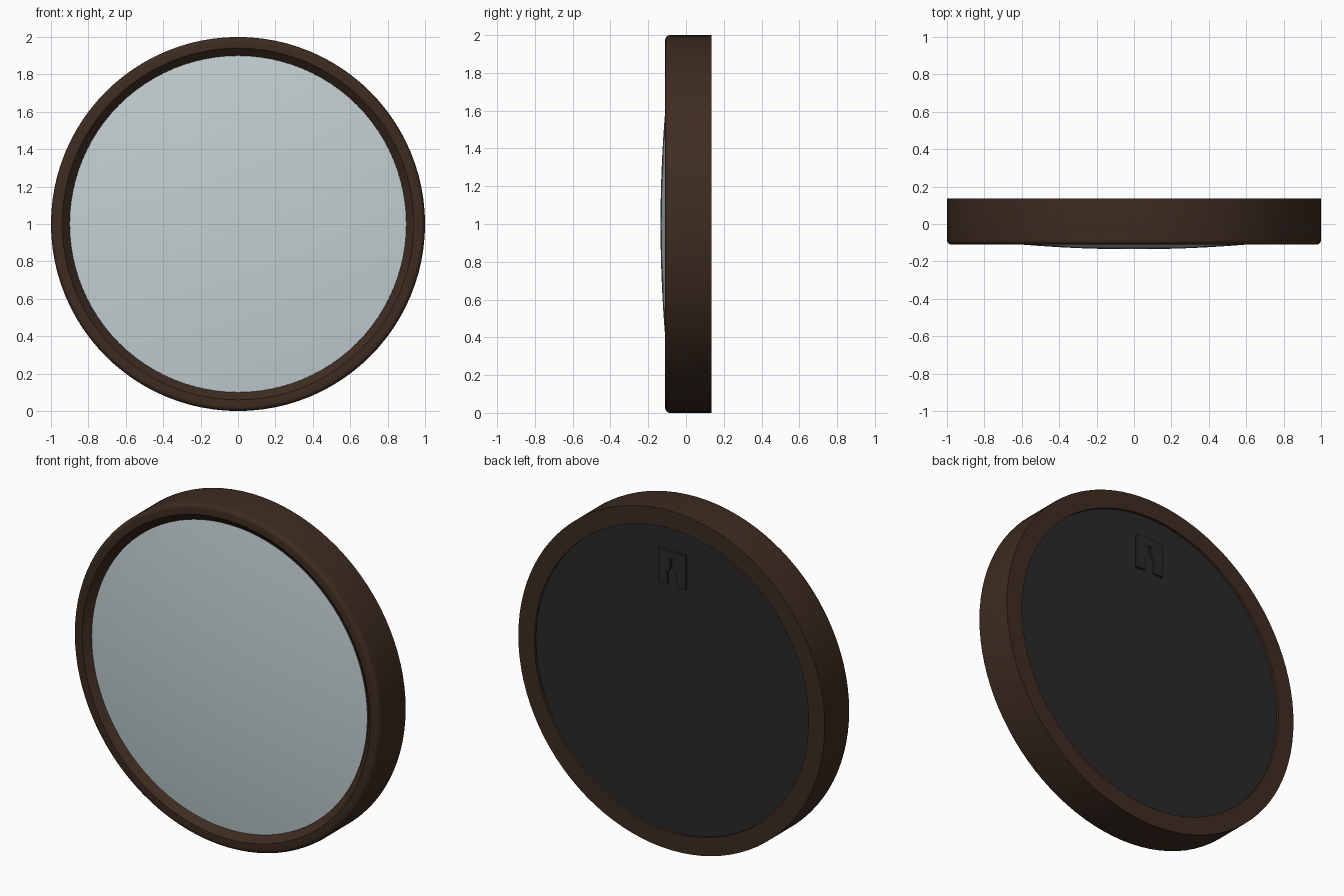
import bpy, bmesh, math

cube = bpy.data.objects.get("Cube")
if cube:
    bpy.data.objects.remove(cube, do_unlink=True)

SEGMENTS = 96
CENTRE_Z = 1.0


def make_material(name, rgb):
    mat = bpy.data.materials.new(name)
    mat.use_nodes = True
    color = (*rgb, 1.0)
    mat.diffuse_color = color
    bsdf = mat.node_tree.nodes["Principled BSDF"]
    bsdf.inputs["Base Color"].default_value = color
    bsdf.inputs["Roughness"].default_value = 0.5
    return mat


def finish(name, bm, mat, angle=30):
    bmesh.ops.remove_doubles(bm, verts=bm.verts, dist=1e-5)
    bmesh.ops.recalc_face_normals(bm, faces=bm.faces)
    mesh = bpy.data.meshes.new(name)
    bm.to_mesh(mesh)
    bm.free()
    mesh.materials.append(mat)
    obj = bpy.data.objects.new(name, mesh)
    bpy.context.collection.objects.link(obj)
    bpy.ops.object.select_all(action="DESELECT")
    obj.select_set(True)
    bpy.context.view_layer.objects.active = obj
    bpy.ops.object.shade_smooth_by_angle(angle=math.radians(angle))
    return obj


def lathe(name, profile, mat, closed=False):
    """Spin (radius, y) points around the y axis through the disc centre."""
    bm = bmesh.new()
    verts = [bm.verts.new((r, y, CENTRE_Z)) for r, y in profile]
    pairs = list(zip(verts, verts[1:]))
    if closed:
        pairs.append((verts[-1], verts[0]))
    edges = [bm.edges.new(p) for p in pairs]
    bmesh.ops.spin(bm, geom=verts + edges, cent=(0, 0, CENTRE_Z), axis=(0, 1, 0),
                   angle=math.tau, steps=SEGMENTS, use_duplicate=False)
    return finish(name, bm, mat)


def arc(cx, cy, radius, start, end, steps=5):
    angles = [math.radians(start + (end - start) * i / steps) for i in range(steps + 1)]
    return [(cx + radius * math.cos(a), cy + radius * math.sin(a)) for a in angles]


brown = make_material("dark brown wood", (0.047, 0.025, 0.015))
silver = make_material("silver glass", (0.55, 0.63, 0.65))
charcoal = make_material("charcoal backing", (0.022, 0.022, 0.022))

# Round frame with softened front edge and sloped inner lip
frame_profile = ([(0.895, 0.135), (1.0, 0.135)]
                 + arc(0.975, -0.085, 0.025, 0, -90)
                 + [(0.94, -0.11), (0.895, -0.065)])
lathe("frame", frame_profile, brown, closed=True)

# Bulging mirror glass, a shallow spherical cap
RADIUS = 7.2
glass_profile = []
for i in range(17):
    r = 0.9 * i / 16
    glass_profile.append((r, -0.135 + RADIUS - math.sqrt(RADIUS ** 2 - r ** 2)))
lathe("mirror_glass", glass_profile, silver)

# Slightly recessed backing panel
lathe("back_panel", [(0, 0.12), (0.897, 0.12), (0.897, 0.1), (0, 0.1)], charcoal)

# Hanger plate with a keyhole slot open at the bottom
half = [(0.09, 0.1), (0.09, -0.1), (0.03, -0.1), (0.03, -0.025), (0.01, 0.0), (0.01, 0.055)]
outline = half + [(-x, z) for x, z in reversed(half)]
bm = bmesh.new()
face = bm.faces.new([bm.verts.new((x, 0.118, 1.66 + z)) for x, z in outline])
extruded = bmesh.ops.extrude_face_region(bm, geom=[face])
raised = [v for v in extruded["geom"] if isinstance(v, bmesh.types.BMVert)]
bmesh.ops.translate(bm, verts=raised, vec=(0, 0.016, 0))
finish("hanger_plate", bm, charcoal)
